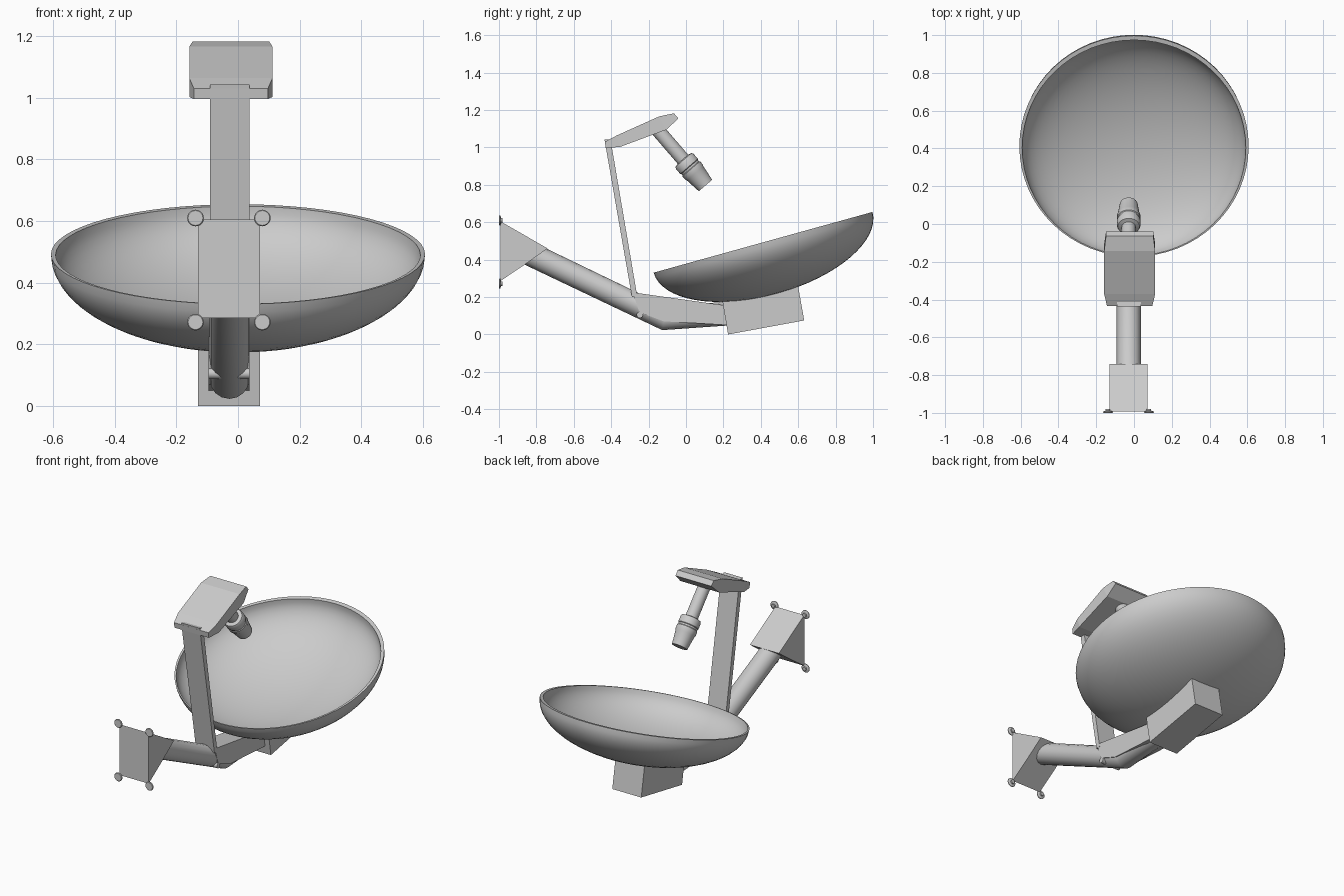
import bpy, bmesh, math
from mathutils import Vector, Matrix

if "Cube" in bpy.data.objects:
    bpy.data.objects.remove(bpy.data.objects["Cube"])

CX = -0.028  # arm and mount sit slightly off the dish centre


def finish(name, bm, smooth=False):
    bmesh.ops.remove_doubles(bm, verts=bm.verts, dist=1e-5)
    bmesh.ops.recalc_face_normals(bm, faces=bm.faces)
    me = bpy.data.meshes.new(name)
    bm.to_mesh(me)
    bm.free()
    ob = bpy.data.objects.new(name, me)
    bpy.context.collection.objects.link(ob)
    if smooth:
        smooth_object(ob)
    return ob


def smooth_object(ob):
    bpy.ops.object.select_all(action='DESELECT')
    ob.select_set(True)
    bpy.context.view_layer.objects.active = ob
    bpy.ops.object.shade_smooth_by_angle(angle=math.radians(35))


def prism(name, pts, x0, x1):
    """Side-view (y, z) outline extruded along x."""
    bm = bmesh.new()
    f = bm.faces.new([bm.verts.new((x0, y, z)) for y, z in pts])
    ext = bmesh.ops.extrude_face_region(bm, geom=[f])
    vs = [g for g in ext['geom'] if isinstance(g, bmesh.types.BMVert)]
    bmesh.ops.translate(bm, verts=vs, vec=(x1 - x0, 0, 0))
    return finish(name, bm)


def lathe(name, profile, origin, axis, steps):
    """(radius, height) profile spun around an axis."""
    bm = bmesh.new()
    vs = [bm.verts.new((r, 0, h)) for r, h in profile]
    es = [bm.edges.new(p) for p in zip(vs, vs[1:])]
    bmesh.ops.spin(bm, geom=vs + es, cent=(0, 0, 0), axis=(0, 0, 1),
                   angle=2 * math.pi, steps=steps)
    rot = Vector(axis).to_track_quat('Z', 'Y').to_matrix().to_4x4()
    bmesh.ops.transform(bm, verts=bm.verts, matrix=Matrix.Translation(origin) @ rot)
    return finish(name, bm, True)


# Reflector dish: half-ellipsoid shell, tilted towards the front
def bowl(a, d, n=16):
    return [(a * math.sin(math.pi / 2 * i / n), -d * math.cos(math.pi / 2 * i / n))
            for i in range(n + 1)]


tilt = math.radians(15.5)
centre = Vector((0, 0.412, 0.4925))
normal = Vector((0, -math.sin(tilt), math.cos(tilt)))
slope = Vector((0, math.cos(tilt), math.sin(tilt)))
dish = lathe("dish", bowl(0.607, 0.285) + bowl(0.592, 0.245)[::-1], centre, normal, 64)
# The inner surface sits slightly forward, so the rim is thicker at the back
for v in dish.data.vertices:
    d = v.co - centre
    h = d.dot(normal)
    if (d - h * normal).length_squared / 0.607 ** 2 + (h / 0.285) ** 2 < 0.985:
        v.co -= slope * 0.009

# Mount box under the dish, its top buried in the shell
prism("mount_box", [(0.225, 0.0), (0.632, 0.075), (0.599, 0.26), (0.4, 0.215),
                    (0.193, 0.188)], -0.13, 0.072)

# Flat bracket over the arm elbow, with a small pivot pin
prism("arm_bracket", [(-0.285, 0.225), (0.21, 0.155), (0.225, 0.05), (-0.12, 0.07),
                      (-0.2, 0.1), (-0.25, 0.12)], -0.095, 0.037)
lathe("pivot_pin", [(0, 0), (0.017, 0), (0.017, 0.132), (0, 0.132)],
      (-0.095, -0.247, 0.105), (1, 0, 0), 16)

# Bent round support arm
cu = bpy.data.curves.new("support_arm", 'CURVE')
cu.dimensions = '3D'
cu.bevel_depth = 0.064
cu.bevel_resolution = 6
cu.use_fill_caps = True
sp = cu.splines.new('POLY')
path = [(-0.85, 0.438), (-0.115, 0.086), (0.24, 0.113)]
sp.points.add(len(path) - 1)
for p, (y, z) in zip(sp.points, path):
    p.co = (CX, y, z, 1)
arm = bpy.data.objects.new("support_arm", cu)
bpy.context.collection.objects.link(arm)
bpy.ops.object.select_all(action='DESELECT')
bpy.context.view_layer.objects.active = arm
arm.select_set(True)
bpy.ops.object.convert(target='MESH')
smooth_object(bpy.context.view_layer.objects.active)

# Wall bracket with four bolts
prism("wall_bracket", [(-0.993, 0.605), (-0.74, 0.46), (-0.86, 0.375), (-0.993, 0.285)],
      -0.13, 0.072)
for i, x in enumerate((-0.138, 0.079)):
    for j, z in enumerate((0.272, 0.61)):
        lathe(f"wall_bolt_{i}{j}", [(0, 0), (0.024, 0), (0.027, 0.003), (0.027, 0.007),
                                    (0.012, 0.012), (0.012, 0.02), (0, 0.02)],
              (x, -1.0, z), (0, 1, 0), 20)

# Flat strut carrying the receiver
prism("receiver_strut", [(-0.289, 0.2), (-0.26, 0.2), (-0.403, 1.04), (-0.436, 1.043)],
      -0.091, 0.038)

# Receiver housing: chamfered slab lofted from front to back
sections = [(-0.434, 1.03, -0.429, 0.996, 0.12), (-0.37, 1.064, -0.352, 1.003, 0.135),
            (-0.143, 1.166, -0.104, 1.095, 0.135), (-0.064, 1.182, -0.041, 1.155, 0.125)]
bm = bmesh.new()
rings = []
for yt, zt, yb, zb, w in sections:
    c = -0.023
    rings.append([bm.verts.new(v) for v in ((c - w, yt, zt), (c + w, yt, zt),
                                            (c + w, yb, zb), (c - w, yb, zb))])
for a, b in zip(rings, rings[1:]):
    for k in range(4):
        n = (k + 1) % 4
        bm.faces.new((a[k], a[n], b[n], b[k]))
bm.faces.new(rings[0])
bm.faces.new(rings[-1])
finish("receiver_housing", bm)

# Feed horn with neck and ribbed collar, aimed at the dish
lathe("feed_horn", [(0, -0.01), (0.037, -0.01), (0.037, 0.2), (0.057, 0.205), (0.062, 0.215),
                    (0.062, 0.25), (0.058, 0.254), (0.058, 0.264), (0.062, 0.268),
                    (0.062, 0.29), (0.058, 0.3), (0.047, 0.385), (0, 0.385)],
      (CX, -0.147, 1.088), (0, 0.653, -0.757), 32)
